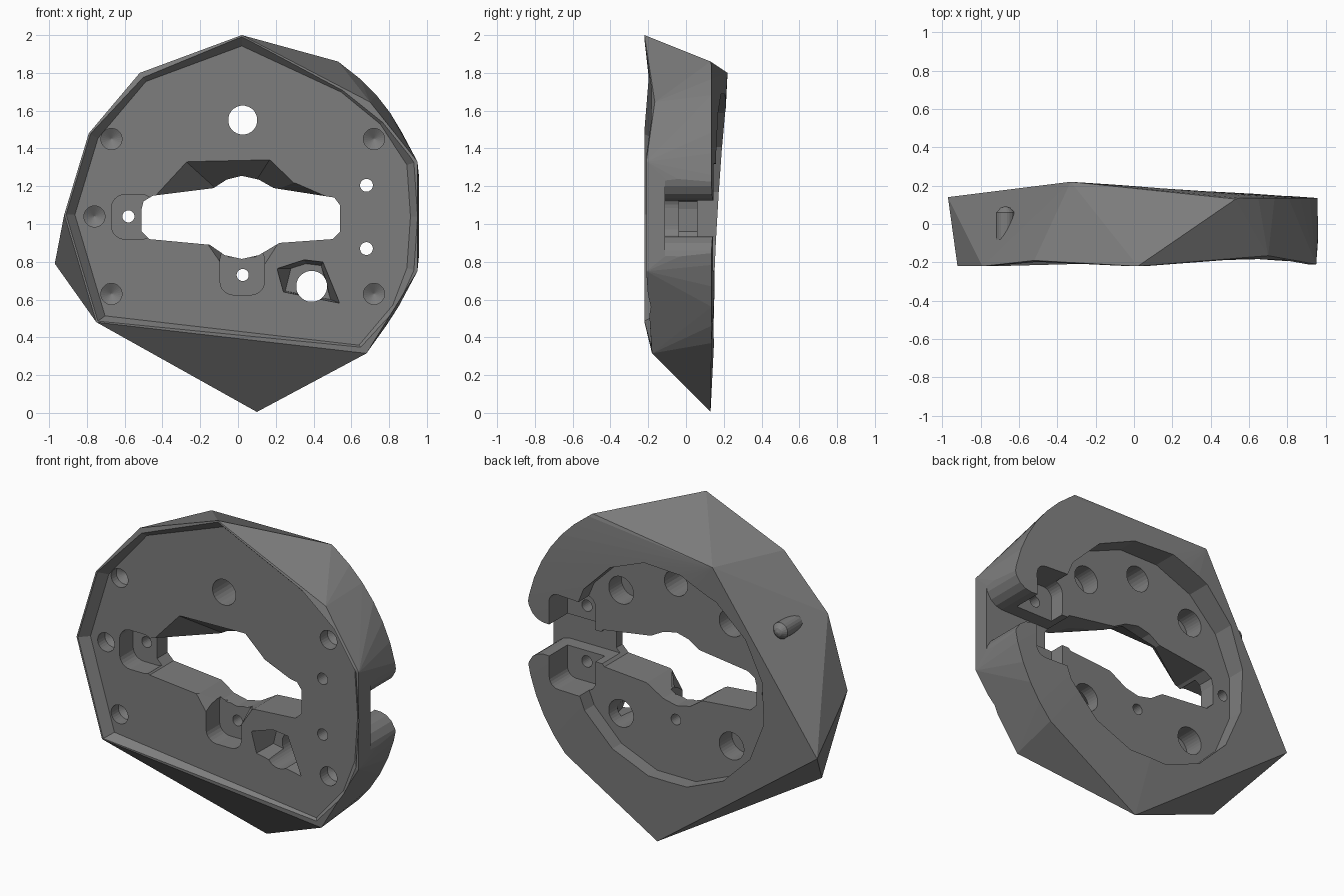
import bpy, bmesh
from math import sin, cos, radians, pi, tau

if "Cube" in bpy.data.objects:
    bpy.data.objects.remove(bpy.data.objects["Cube"])

CX, CZ = 0.02, 1.04          # centre of the ring in x and z

grey = bpy.data.materials.new('dark_grey')
grey.diffuse_color = (.205, .205, .205, 1)
grey.use_nodes = True
grey.node_tree.nodes["Principled BSDF"].inputs["Base Color"].default_value = grey.diffuse_color


def make_object(name, bm):
    bmesh.ops.recalc_face_normals(bm, faces=bm.faces[:])
    me = bpy.data.meshes.new(name)
    bm.to_mesh(me)
    bm.free()
    me.materials.append(grey)
    ob = bpy.data.objects.new(name, me)
    bpy.context.collection.objects.link(ob)
    return ob


def stack(name, *sections):
    """Solid through (y, outline) sections; outlines are (x, z) lists of equal length."""
    bm = bmesh.new()
    rings = [[bm.verts.new((x, y, z)) for x, z in pts] for y, pts in sections]
    bm.faces.new(rings[0])
    bm.faces.new(rings[-1][::-1])
    n = len(rings[0])
    for a, b in zip(rings, rings[1:]):
        for i in range(n):
            j = (i + 1) % n
            bm.faces.new((a[i], b[i], b[j], a[j]))
    return make_object(name, bm)


def prism(name, pts, y0, y1):
    return stack(name, (y0, pts), (y1, pts))


def circle(x, z, r, n=32):
    return [(x + r * cos(tau * (i + .5) / n), z + r * sin(tau * (i + .5) / n)) for i in range(n)]


def rounded(x0, x1, z0, z1, r, n=6):
    pts = []
    for k, (x, z) in enumerate([(x1 - r, z1 - r), (x0 + r, z1 - r), (x0 + r, z0 + r), (x1 - r, z0 + r)]):
        for i in range(n + 1):
            a = pi / 2 * (k + i / n)
            pts.append((x + r * cos(a), z + r * sin(a)))
    return pts


def scaled(pts, s):
    return [(CX + (x - CX) * s, CZ + (z - CZ) * s) for x, z in pts]


def cut(body, tool):
    m = body.modifiers.new('cut', 'BOOLEAN')
    m.object, m.operation, m.solver = tool, 'DIFFERENCE', 'EXACT'
    bpy.ops.object.select_all(action='DESELECT')
    bpy.context.view_layer.objects.active = body
    body.select_set(True)
    bpy.ops.object.modifier_apply(modifier=m.name)
    bpy.data.objects.remove(tool)


# faceted outer body: hull of the chipped corners and the round right side
corners = [(.02, -.22, 2.0), (-.52, -.19, 1.8), (-.79, -.22, 1.48), (-.92, -.22, 1.05),
           (-.75, -.22, .48), (.68, -.18, .315), (.95, -.21, 1.33), (.95, -.21, .75),
           (.1, .13, .005), (-.97, .14, .79), (-.33, .22, 1.8), (.53, .13, 1.86)]
for i in range(15):
    a = radians(56 - i * 100 / 14)
    corners.append((CX + .955 * cos(a), .135, CZ + .965 * sin(a)))
    if 1 < i:
        corners.append((CX + .91 * cos(a), -.165, CZ + .91 * sin(a)))
bm = bmesh.new()
for c in corners:
    bm.verts.new(c)
bmesh.ops.convex_hull(bm, input=bm.verts[:])
bmesh.ops.delete(bm, geom=[v for v in bm.verts if not v.link_faces], context='VERTS')
body = make_object('faceted_ring_body', bm)

# shallow dished front face following the corners, and round cavity in the back
rim = [(.02, 2.0), (-.52, 1.8), (-.79, 1.48), (-.92, 1.05), (-.75, .48), (.68, .315),
       (.87, .54), (.95, .75), (.97, 1.04), (.95, 1.33), (.8, 1.56), (.58, 1.74)]
cut(body, stack('front_dish', (-.226, scaled(rim, .995)), (-.168, scaled(rim, .94))))
cut(body, prism('back_cavity', circle(CX, CZ, .66, 16), .06, .4))

# stepped central opening
upper = [(.54, 1.05), (.54, 1.1), (.51, 1.14), (.19, 1.19), (.11, 1.235), (.02, 1.255),
         (-.06, 1.235), (-.13, 1.19), (-.45, 1.15), (-.5, 1.12), (-.51, 1.08)]
lower = [(-.51, .96), (-.47, .92), (-.15, .89), (-.07, .835), (.02, .815), (.11, .835),
         (.22, .9), (.5, .92), (.54, .96)]
cut(body, prism('opening', upper + lower, -.4, .4))

# slope above the opening and the chips below it
cut(body, stack('upper_slope',
                (-.178, [(-.46, 1.14), (-.28, 1.335), (.17, 1.345), (.3, 1.22), (.53, 1.12)]),
                (.03, [(-.44, 1.1), (-.12, 1.19), (.1, 1.235), (.2, 1.18), (.5, 1.1)])))
cut(body, stack('lower_chip',
                (-.178, [(-.17, .9), (-.08, .77), (.14, .78), (.23, .92)]),
                (0, [(-.12, .92), (-.04, .84), (.08, .84), (.18, .92)])))
cut(body, stack('angled_pocket',
                (-.179, [(.205, .765), (.24, .64), (.54, .58), (.45, .8), (.35, .812)]),
                (-.02, [(.28, .765), (.25, .645), (.49, .6), (.44, .78), (.36, .79)])))

# rounded screw pockets on the front
cut(body, prism('left_pocket', rounded(-.67, -.44, .92, 1.155, .07), -.4, -.04))
cut(body, prism('bottom_pocket', rounded(-.095, .14, .625, .88, .07), -.4, -.04))

# cable slot through the right rim with rounded lips, and its two pockets
half = [(.45, .095), (.85, .095), (.89, .105), (.925, .13), (.95, .17), (.96, .21), (1.1, .24)]
slot = [(x, 1.03 + d) for x, d in half] + [(x, 1.03 - d) for x, d in half[::-1]]
cut(body, prism('rim_slot', slot, -.11, .4))
for s in (-1, 1):
    z = 1.035 + s * .165
    cut(body, prism('rim_pocket', rounded(.56, .81, z - .12, z + .12, .06), -.03, .41))

# large blind bores in the cavity floor; the lower right one breaks through
for x in (-.345, .39):
    for z in (.67, 1.41):
        through = x > 0 and z < 1
        cut(body, prism('bore', circle(x, z, .082), -.3 if through else -.06, .42))

# through holes
for x, z, r in [(.025, 1.55, .077), (.68, 1.205, .034), (.68, .87, .034), (-.58, 1.04, .032), (.025, .73, .032)]:
    cut(body, prism('through_hole', circle(x, z, r, 24), -.5, .5))

# drilled holes with conical bottoms on the front (shallower beside the sloped left side)
for x, z, y in [(-.67, 1.45, -.12), (.72, 1.45, -.1), (-.76, 1.04, -.1), (-.67, .63, -.1), (.72, .63, -.1)]:
    cut(body, stack('drilled_hole', (-.4, circle(x, z, .056, 24)), (y, circle(x, z, .056, 24)),
                    (y + .033, circle(x, z, .003, 24))))

# small pin tip poking out of the sloped left side
stack('pin_tip', *[(y, circle(-.67, 1.45, r, 20))
                   for y, r in [(-.08, .049), (.06, .049), (.085, .025), (.092, .005)]])
